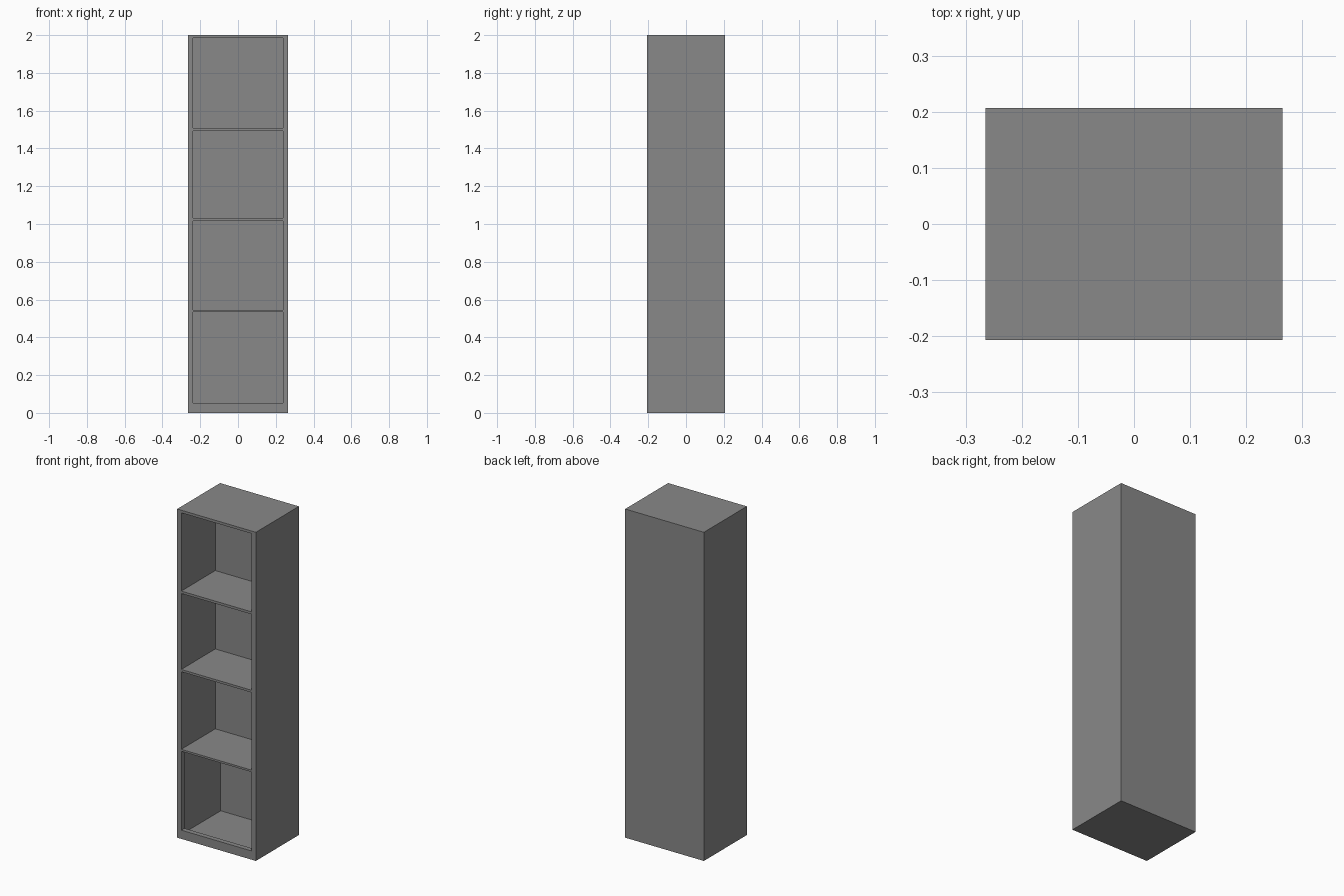
import bpy

if "Cube" in bpy.data.objects:
    bpy.data.objects.remove(bpy.data.objects["Cube"], do_unlink=True)

# Overall size and the front frame
HALF_W, HALF_D, HEIGHT = 0.265, 0.2065, 2.0
OPEN_HALF = 0.237
FRONT = -HALF_D

grey = bpy.data.materials.new("mid_grey")
grey.use_nodes = True
colour = (0.25, 0.25, 0.25, 1)
grey.diffuse_color = colour
grey.node_tree.nodes["Principled BSDF"].inputs["Base Color"].default_value = colour


def box(name, half_width, y0, y1, z0, z1):
    """Box centred on x between the given depths and heights."""
    bpy.ops.mesh.primitive_cube_add(size=1, location=(0, (y0 + y1) / 2, (z0 + z1) / 2))
    ob = bpy.context.object
    ob.name = name
    ob.scale = (2 * half_width, y1 - y0, z1 - z0)
    bpy.ops.object.transform_apply(location=True, rotation=False, scale=True)
    ob.data.materials.append(grey)
    return ob


def carve(body, cutter):
    """Subtract the cutter from the body and delete it."""
    cutter.hide_render = True
    bpy.context.view_layer.objects.active = body
    mod = body.modifiers.new("carve", "BOOLEAN")
    mod.operation = "DIFFERENCE"
    mod.solver = "EXACT"
    mod.object = cutter
    bpy.ops.object.modifier_apply(modifier=mod.name)
    bpy.data.objects.remove(cutter, do_unlink=True)


# Carcass
cabinet = box("shelf_cabinet", HALF_W, FRONT, HALF_D, 0, HEIGHT)

# Three upper open compartments
for z0, z1 in ((0.545, 1.017), (1.031, 1.493), (1.508, 1.984)):
    carve(cabinet, box("compartment_cutter", OPEN_HALF, FRONT - 0.1, 0.12, z0, z1))

# Bottom compartment: wider, deeper chamber behind a front frame
carve(cabinet, box("chamber_cutter", 0.251, FRONT + 0.03, 0.192, 0.015, 0.533))
carve(cabinet, box("mouth_cutter", OPEN_HALF, FRONT - 0.1, 0, 0.053, 0.533))
